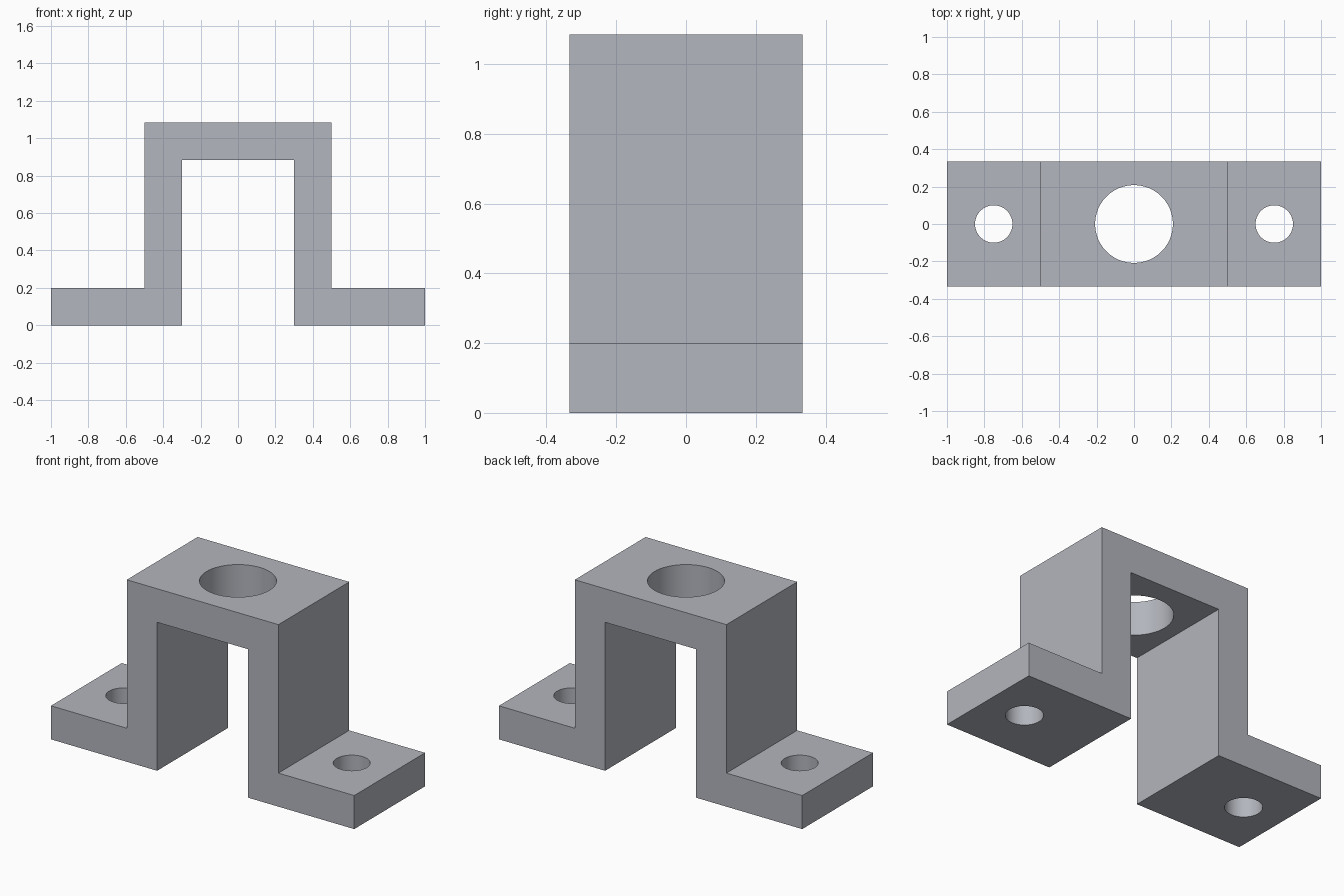
import bpy, bmesh, math

if "Cube" in bpy.data.objects:
    bpy.data.objects.remove(bpy.data.objects["Cube"])

DEPTH = 0.667
TOP, T = 1.085, 0.2

# Hat-shaped bracket: half profile mirrored in x, then extruded along y
half = [(0.3, TOP - T), (0.3, 0), (1, 0), (1, T), (0.5, T), (0.5, TOP)]
profile = half + [(-x, z) for x, z in reversed(half)]

bm = bmesh.new()
face = bm.faces.new([bm.verts.new((x, -DEPTH / 2, z)) for x, z in profile])
ext = bmesh.ops.extrude_face_region(bm, geom=[face])
verts = [g for g in ext["geom"] if isinstance(g, bmesh.types.BMVert)]
bmesh.ops.translate(bm, verts=verts, vec=(0, DEPTH, 0))
bmesh.ops.recalc_face_normals(bm, faces=bm.faces)
mesh = bpy.data.meshes.new("bracket")
bm.to_mesh(mesh)
bm.free()
bracket = bpy.data.objects.new("bracket", mesh)
bpy.context.collection.objects.link(bracket)

# Blue-grey metal
metal = bpy.data.materials.new("blue_grey_metal")
metal.diffuse_color = (0.45, 0.465, 0.51, 1)
metal.use_nodes = True
metal.node_tree.nodes["Principled BSDF"].inputs["Base Color"].default_value = metal.diffuse_color
mesh.materials.append(metal)


def drill(name, x, z, radius):
    """Cut a vertical round hole through a plate centred at height z."""
    bpy.ops.mesh.primitive_cylinder_add(vertices=64, radius=radius, depth=0.4,
                                        location=(x, 0, z))
    cutter = bpy.context.object
    cutter.name = name
    cutter.hide_render = True
    cutter.data.materials.append(metal)
    mod = bracket.modifiers.new(name, 'BOOLEAN')
    mod.operation = 'DIFFERENCE'
    mod.solver = 'EXACT'
    mod.object = cutter
    bpy.context.view_layer.objects.active = bracket
    bpy.ops.object.modifier_apply(modifier=mod.name)
    bpy.data.objects.remove(cutter, do_unlink=True)


# Large hole in the bridge, bolt holes in both feet
drill("bridge_hole", 0, TOP - T / 2, 0.208)
for side in (-1, 1):
    drill("foot_hole", side * 0.75, T / 2, 0.1)

# Smooth hole walls, sharp edges
bpy.ops.object.select_all(action='DESELECT')
bracket.select_set(True)
bpy.context.view_layer.objects.active = bracket
bpy.ops.object.shade_smooth_by_angle(angle=math.radians(30))
